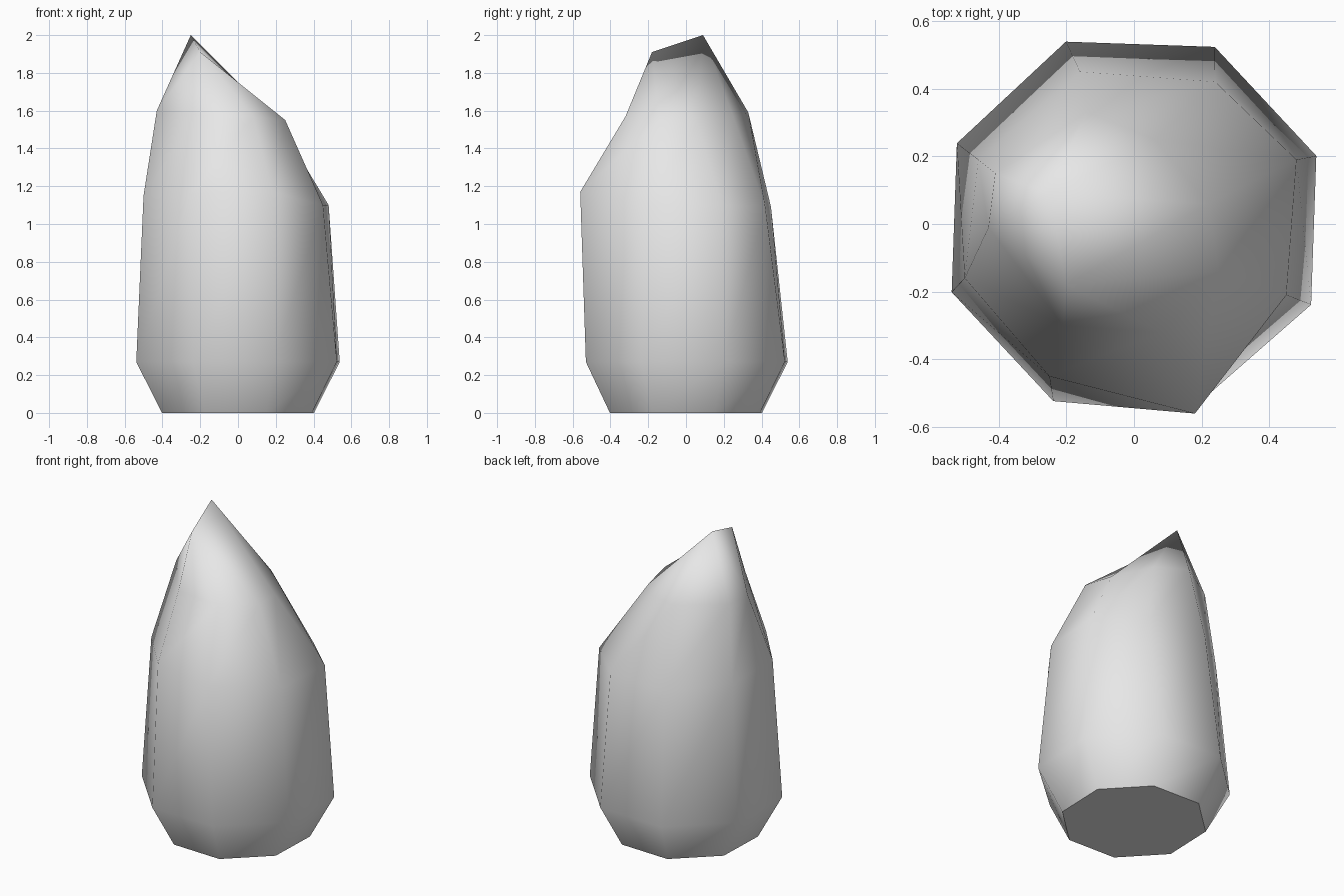
import bpy
import bmesh
from math import cos, sin, radians

default = bpy.data.objects.get("Cube")
if default:
    bpy.data.objects.remove(default, do_unlink=True)

SIDES = 8


def octagon(radius, height, start=20.5):
    """Points of a regular ring, counter-clockwise seen from above."""
    angles = [radians(start + k * 360 / SIDES) for k in range(SIDES)]
    return [(radius * cos(a), radius * sin(a), height) for a in angles]


def add_ring(bm, points):
    return [bm.verts.new(p) for p in points]


def bridge(bm, low, high):
    """Join two rings with a band of quads."""
    for k in range(SIDES):
        n = (k + 1) % SIDES
        bm.faces.new((low[k], low[n], high[n], high[k]))


# Stone colour
stone = bpy.data.materials.new("pale_grey_stone")
stone.use_nodes = True
grey = (0.8, 0.8, 0.8, 1)
stone.diffuse_color = grey
shader = next(n for n in stone.node_tree.nodes if n.type == "BSDF_PRINCIPLED")
shader.inputs["Base Color"].default_value = grey

# Irregular waist and shoulder of the stone
waist = [
    (0.48, 0.19, 1.1), (0.24, 0.42, 1.09), (-0.16, 0.45, 1.09), (-0.46, 0.19, 1.12),
    (-0.5, -0.16, 1.15), (-0.25, -0.45, 1.16), (0.18, -0.56, 1.17), (0.45, -0.21, 1.1),
]
shoulder = [
    (0.22, 0.06, 1.53), (0.06, 0.25, 1.57), (-0.14, 0.33, 1.59), (-0.41, 0.15, 1.6),
    (-0.43, -0.01, 1.6), (-0.21, -0.3, 1.58), (0.08, -0.32, 1.57), (0.25, -0.14, 1.55),
]

# Body: foot, belly, waist and shoulder rings
bm = bmesh.new()
belly = octagon(0.575, 0.27)
belly[6] = (0.19, -0.53, 0.27)
rings = [add_ring(bm, r) for r in (octagon(0.43, 0), belly, waist, shoulder)]
for low, high in zip(rings, rings[1:]):
    bridge(bm, low, high)
bottom = bm.faces.new(list(reversed(rings[0])))

# Crest: a short ridge from the front point up to the peak
peak = bm.verts.new((-0.25, 0.09, 2))
front = bm.verts.new((-0.2, -0.18, 1.91))
top = rings[-1]
for k in range(SIDES):
    tip = peak if k < SIDES // 2 else front
    bm.faces.new((top[k], top[(k + 1) % SIDES], tip))
bm.faces.new((peak, top[SIDES // 2], front))
bm.faces.new((front, top[0], peak))

# Smooth sides with a crisp flat base
bmesh.ops.recalc_face_normals(bm, faces=bm.faces)
for face in bm.faces:
    face.smooth = face is not bottom
for edge in bottom.edges:
    edge.smooth = False

mesh = bpy.data.meshes.new("standing_rock")
bm.to_mesh(mesh)
bm.free()
mesh.materials.append(stone)
rock = bpy.data.objects.new("standing_rock", mesh)
bpy.context.collection.objects.link(rock)
